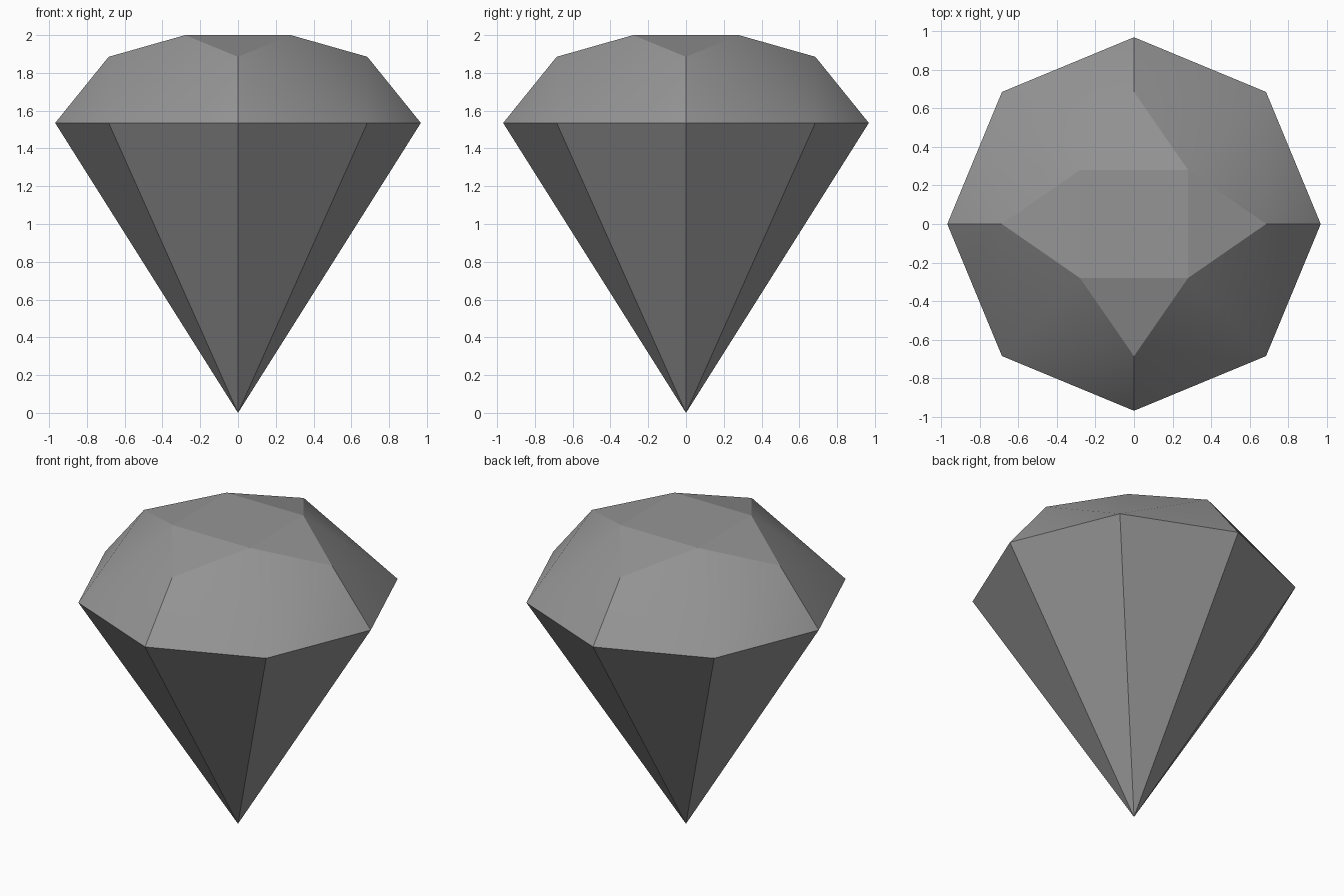
import bpy
import bmesh
from math import cos, sin, pi

cube = bpy.data.objects.get("Cube")
if cube:
    bpy.data.objects.remove(cube, do_unlink=True)

# Stone colour
grey = bpy.data.materials.new("stone_grey")
grey.use_nodes = True
colour = (0.30, 0.30, 0.30, 1)
grey.diffuse_color = colour
grey.node_tree.nodes["Principled BSDF"].inputs["Base Color"].default_value = colour

bm = bmesh.new()


def ring(count, radius, z, turn=0.0):
    """Evenly spaced vertices around the z axis."""
    angles = [turn + 2 * pi * i / count for i in range(count)]
    return [bm.verts.new((radius * cos(a), radius * sin(a), z)) for a in angles]


girdle = ring(8, 0.968, 1.535)
star_tips = ring(4, 0.685, 1.885)
table = ring(4, 0.396, 2.0, pi / 4)
tip = bm.verts.new((0, 0, 0))

# Pavilion: eight flat facets meeting at the tip
for i in range(8):
    bm.faces.new((girdle[i], tip, girdle[(i + 1) % 8]))

# Flat table and the four star facets around it
bm.faces.new(table)
for i in range(4):
    bm.faces.new((table[i - 1], star_tips[i], table[i]))

# Crown: four softly shaded sectors between the star and the girdle
crown = []
for i in range(4):
    a, b = star_tips[i], star_tips[(i + 1) % 4]
    g0, g1, g2 = girdle[2 * i], girdle[2 * i + 1], girdle[(2 * i + 2) % 8]
    sector = [(a, g0, g1), (b, g1, g2), (table[i], a, g1), (table[i], g1, b)]
    crown += [bm.faces.new(tri) for tri in sector]

# Smooth inside each sector, sharp along its border
for face in crown:
    face.smooth = True
bm.normal_update()
for edge in bm.edges:
    inside = all(f in crown for f in edge.link_faces)
    edge.smooth = inside and edge.calc_face_angle() < pi / 6

mesh = bpy.data.meshes.new("gemstone")
bm.to_mesh(mesh)
bm.free()
mesh.materials.append(grey)
gem = bpy.data.objects.new("gemstone", mesh)
bpy.context.collection.objects.link(gem)
